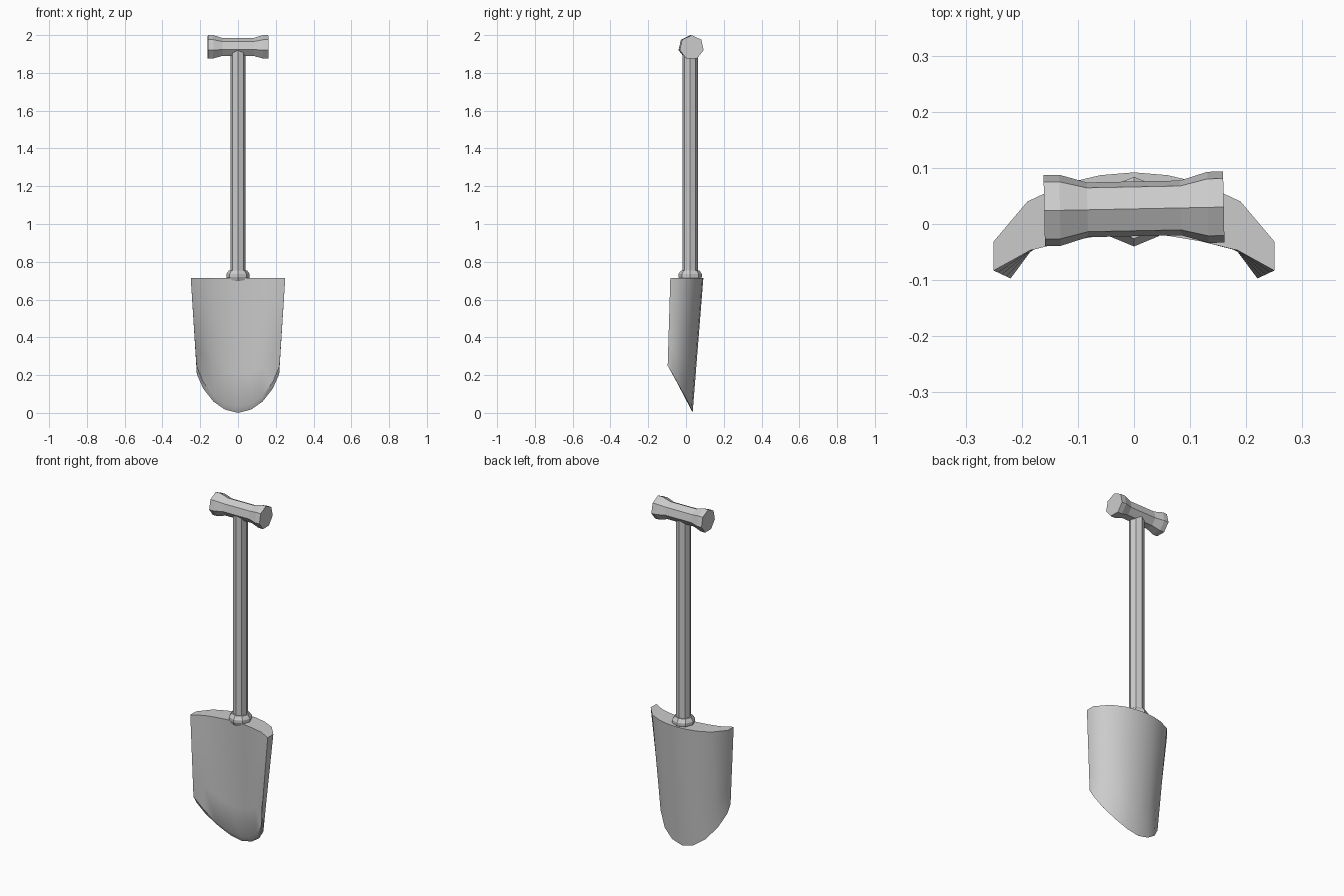
import bpy, bmesh, math
from mathutils import Vector, Matrix

cube = bpy.data.objects.get("Cube")
if cube:
    bpy.data.objects.remove(cube, do_unlink=True)

grey = bpy.data.materials.new("plain_grey")
grey.use_nodes = True
grey.diffuse_color = (0.6, 0.6, 0.6, 1)
grey.node_tree.nodes["Principled BSDF"].inputs["Base Color"].default_value = (0.6, 0.6, 0.6, 1)


def loft(name, rings, strip_caps=False):
    """Skin a list of closed rings and cap both ends."""
    bm = bmesh.new()
    loops = [[bm.verts.new(p) for p in ring] for ring in rings]
    n = len(loops[0])
    for a, b in zip(loops, loops[1:]):
        for i in range(n):
            j = (i + 1) % n
            bm.faces.new((a[i], a[j], b[j], b[i]))
    for end in (loops[0], loops[-1]):
        if strip_caps:
            for i in range(n // 2 - 1):
                bm.faces.new((end[i], end[i + 1], end[n - 2 - i], end[n - 1 - i]))
        else:
            bm.faces.new(end)
    bmesh.ops.recalc_face_normals(bm, faces=bm.faces)
    mesh = bpy.data.meshes.new(name)
    bm.to_mesh(mesh)
    bm.free()
    mesh.materials.append(grey)
    obj = bpy.data.objects.new(name, mesh)
    bpy.context.collection.objects.link(obj)
    return obj


def turned(name, profile, sides, matrix):
    """Turn (radius, height) pairs about local z, then place the rings."""
    steps = [2 * math.pi * i / sides for i in range(sides)]
    return loft(name, [[matrix @ Vector((r * math.cos(a), r * math.sin(a), h)) for a in steps]
                       for r, h in profile])


# Shaft and the collar where it enters the blade
upright = Matrix.Translation((0, 0.022, 0))
turned("shaft", [(0.041, 0.7), (0.041, 1.93)], 8, upright)
turned("collar", [(0.053, 0.7), (0.062, 0.72), (0.062, 0.735), (0.048, 0.755)], 8, upright)

# Cross grip: seven-sided, flared at both ends, one ridge up
grip_place = (Matrix.Translation((0, 0.027, 1.935)) @ Matrix.Rotation(0.02, 4, "Z")
              @ Matrix(((0, 0, 1, 0), (0, 1, 0, 0), (1, 0, 0, 0), (0, 0, 0, 1))))
half = [(0.05, 0.083), (0.065, 0.132), (0.065, 0.16)]
turned("grip", [(r, -h) for r, h in reversed(half)] + half, 7, grip_place)


# Blade: curved wedge, given from the middle out to one side, then mirrored
def mirrored(points):
    pts = [Vector(p) for p in points]
    return [Vector((-p.x, p.y, p.z)) for p in reversed(pts[1:])] + pts


TOP = 0.715
back_top = mirrored([(0, 0.092, TOP), (0.06, 0.087, TOP), (0.12, 0.073, TOP),
                     (0.19, 0.04, TOP), (0.25, -0.031, TOP)])
front_top = mirrored([(0, -0.018, TOP), (0.06, -0.021, TOP), (0.12, -0.031, TOP),
                      (0.185, -0.047, TOP), (0.25, -0.083, TOP)])
back_low = mirrored([(0, 0.035, 0), (0.07, 0.029, 0.018), (0.13, 0.01, 0.06),
                     (0.185, -0.03, 0.13), (0.218, -0.07, 0.205)])
front_low = mirrored([(0, 0.018, 0.036), (0.07, 0.01, 0.05), (0.13, -0.012, 0.092),
                      (0.185, -0.05, 0.165), (0.22, -0.097, 0.25)])
top_ring = back_top + front_top[::-1]
low_ring = back_low + front_low[::-1]
STEPS = 4
blade = loft("blade", [[a.lerp(b, k / STEPS) for a, b in zip(low_ring, top_ring)]
                       for k in range(STEPS + 1)], strip_caps=True)

bpy.ops.object.select_all(action="DESELECT")
blade.select_set(True)
bpy.context.view_layer.objects.active = blade
bpy.ops.object.shade_smooth_by_angle(angle=math.radians(40))
